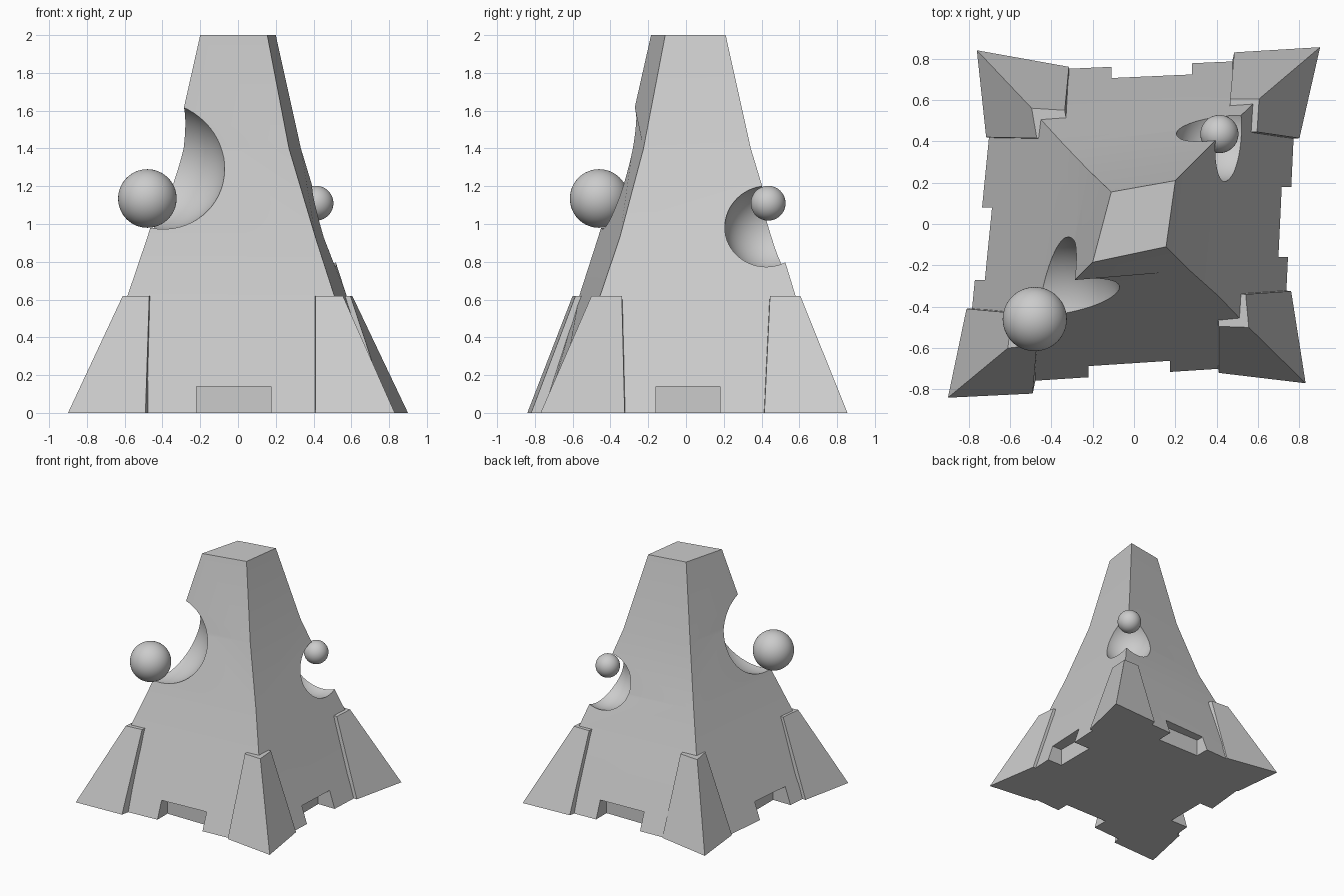
import bpy, bmesh
from math import radians

if "Cube" in bpy.data.objects:
    bpy.data.objects.remove(bpy.data.objects["Cube"])


def loft(name, levels):
    """Closed solid through stacked four-corner sections: (z, [(x, y) * 4])."""
    bm = bmesh.new()
    rings = [[bm.verts.new((x, y, z)) for x, y in pts] for z, pts in levels]
    for lo, hi in zip(rings, rings[1:]):
        for i in range(4):
            j = (i + 1) % 4
            bm.faces.new((lo[i], lo[j], hi[j], hi[i]))
    bm.faces.new(rings[0][::-1])
    bm.faces.new(rings[-1])
    bmesh.ops.recalc_face_normals(bm, faces=bm.faces)
    mesh = bpy.data.meshes.new(name)
    bm.to_mesh(mesh)
    bm.free()
    ob = bpy.data.objects.new(name, mesh)
    bpy.context.collection.objects.link(ob)
    return ob


def ball(name, centre, radius):
    bpy.ops.mesh.primitive_uv_sphere_add(segments=64, ring_count=32, radius=radius, location=centre)
    ob = bpy.context.object
    ob.name = name
    bpy.ops.object.shade_smooth()
    return ob


def select(ob):
    bpy.ops.object.select_all(action='DESELECT')
    ob.select_set(True)
    bpy.context.view_layer.objects.active = ob


def cut(target, cutter):
    cutter.hide_render = True
    select(target)
    mod = target.modifiers.new("cut", 'BOOLEAN')
    mod.operation = 'DIFFERENCE'
    mod.solver = 'EXACT'
    mod.object = cutter
    bpy.ops.object.modifier_apply(modifier=mod.name)
    bpy.data.objects.remove(cutter, do_unlink=True)


# Flared, slightly skewed tower; corners: front left, front right, back right, back left
tower = loft("tower", [
    (0.0, [(-0.82, -0.78), (0.72, -0.68), (0.79, 0.80), (-0.67, 0.735)]),
    (0.62, [(-0.585, -0.565), (0.51, -0.455), (0.575, 0.58), (-0.45, 0.505)]),
    (0.93, [(-0.48, -0.465), (0.41, -0.35), (0.475, 0.485), (-0.34, 0.385)]),
    (1.4, [(-0.335, -0.32), (0.27, -0.225), (0.333, 0.343), (-0.22, 0.26)]),
    (2.0, [(-0.2, -0.185), (0.155, -0.11), (0.2, 0.21), (-0.11, 0.155)]),
])

# Round bites in two opposite corners
cut(tower, ball("front_bite", (-0.403, -0.397, 1.316), 0.346))
cut(tower, ball("back_bite", (0.43, 0.43, 0.98), 0.225))

# Doorway notches at the middle of each side: (x0, x1, y0, y1)
for x0, x1, y0, y1 in [(-0.22, 0.175, -1.0, -0.61), (-0.11, 0.28, 0.64, 1.0),
                       (0.61, 1.0, -0.16, 0.18), (-1.0, -0.61, -0.27, 0.08)]:
    box = [(x0, y0), (x1, y0), (x1, y1), (x0, y1)]
    cut(tower, loft("notch", [(-0.1, box), (0.14, box)]))

select(tower)
bpy.ops.object.shade_smooth_by_angle(angle=radians(25))

# Corner buttresses: outer corner and the two ends, at the bottom and at the top
buttresses = {
    "front_left_buttress": [[(-0.90, -0.84), (-0.49, -0.82), (-0.81, -0.41)],
                            [(-0.61, -0.60), (-0.47, -0.585), (-0.59, -0.43)]],
    "front_right_buttress": [[(0.83, -0.77), (0.41, -0.72), (0.76, -0.325)],
                             [(0.555, -0.50), (0.41, -0.495), (0.54, -0.34)]],
    "back_right_buttress": [[(0.90, 0.855), (0.485, 0.83), (0.80, 0.415)],
                            [(0.605, 0.605), (0.465, 0.605), (0.595, 0.445)]],
    "back_left_buttress": [[(-0.76, 0.84), (-0.315, 0.76), (-0.715, 0.42)],
                           [(-0.495, 0.56), (-0.335, 0.55), (-0.47, 0.415)]],
}
for name, sections in buttresses.items():
    levels = []
    for z, (o, a, b) in zip((0.0, 0.62), sections):
        inner = (a[0] + b[0] - o[0], a[1] + b[1] - o[1])
        levels.append((z, [o, a, inner, b]))
    loft(name, levels)

# Balls floating at the bites
ball("front_ball", (-0.48, -0.46, 1.135), 0.155)
ball("back_ball", (0.413, 0.435, 1.11), 0.092)
